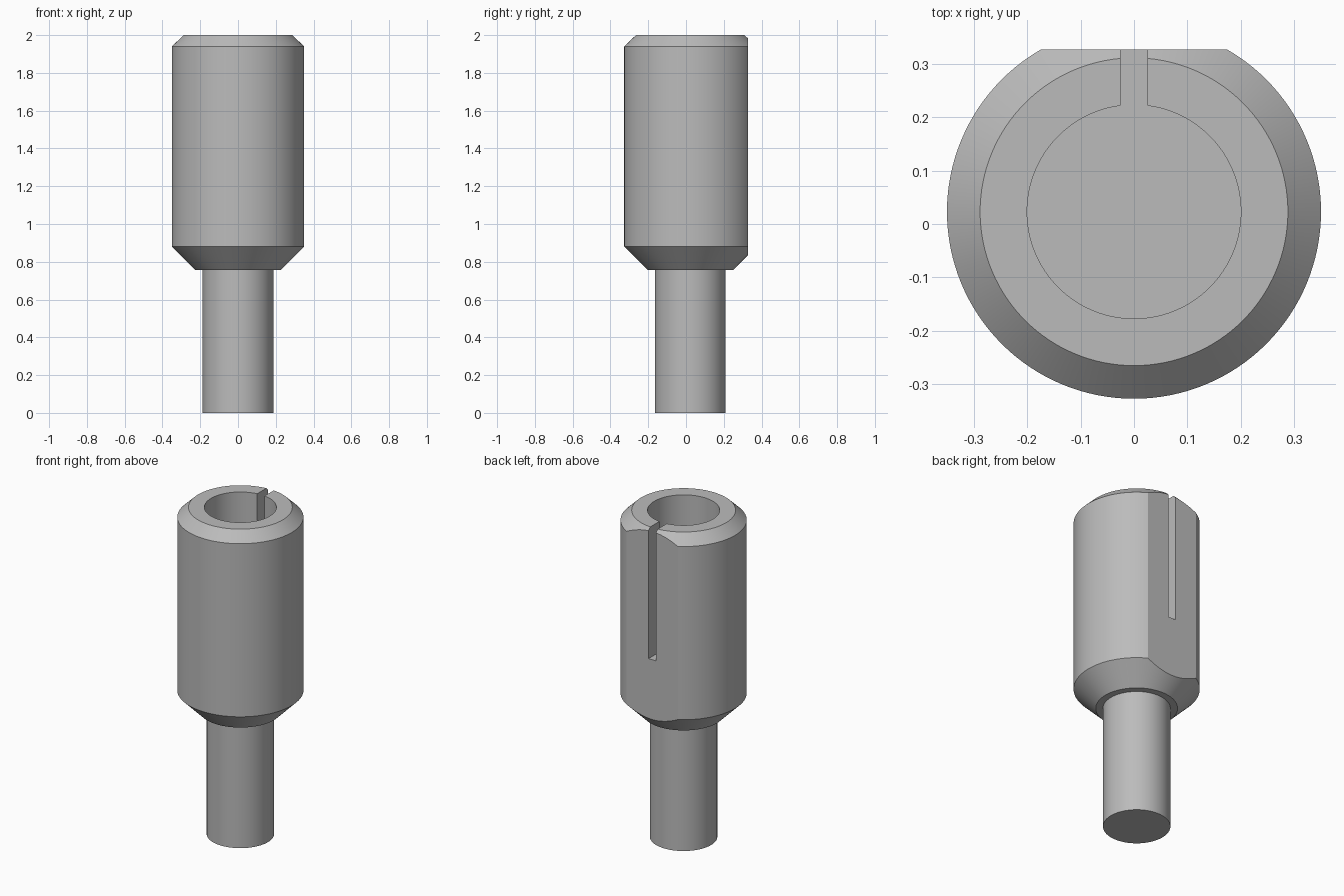
import bpy, bmesh, math
from mathutils import Matrix, Vector

cube = bpy.data.objects.get("Cube")
if cube:
    bpy.data.objects.remove(cube, do_unlink=True)

AXIS_Y = 0.023      # the flat shifts the body's centre
FLAT_Y = 0.327
BORE_FLOOR = 1.2

steel = bpy.data.materials.new("grey steel")
steel.use_nodes = True
GREY = (0.5, 0.5, 0.5, 1)
steel.diffuse_color = GREY
steel.node_tree.nodes["Principled BSDF"].inputs["Base Color"].default_value = GREY


def add_object(name, bm):
    mesh = bpy.data.meshes.new(name)
    bmesh.ops.recalc_face_normals(bm, faces=bm.faces)
    bm.to_mesh(mesh)
    bm.free()
    mesh.materials.append(steel)
    obj = bpy.data.objects.new(name, mesh)
    bpy.context.collection.objects.link(obj)
    return obj


def lathe(name, profile, steps=128):
    """Revolve a (radius, height) profile; its ends become flat caps."""
    bm = bmesh.new()
    rings = []
    for r, z in profile:
        rings.append([bm.verts.new((r * math.cos(a), AXIS_Y + r * math.sin(a), z))
                      for a in (2 * math.pi * i / steps for i in range(steps))])
    for low, high in zip(rings, rings[1:]):
        for i in range(steps):
            j = (i + 1) % steps
            bm.faces.new((low[i], low[j], high[j], high[i]))
    bm.faces.new(rings[0])
    bm.faces.new(rings[-1])
    return add_object(name, bm)


def box(name, low, high):
    low, high = Vector(low), Vector(high)
    bm = bmesh.new()
    bmesh.ops.create_cube(bm, size=1, matrix=Matrix.Translation((low + high) / 2)
                          @ Matrix.Diagonal((high - low).to_4d()))
    obj = add_object(name, bm)
    obj.hide_render = True
    return obj


# Shank, chamfered body and blind bore in one revolved profile
holder = lathe("socket_body", [
    (0.187, 0), (0.187, 0.757), (0.227, 0.757), (0.35, 0.88), (0.35, 1.94),
    (0.288, 2), (0.2, 2), (0.2, BORE_FLOOR)])

# Flat on the back, and the slot from the flat into the bore
cutters = [
    box("flat_cutter", (-1, FLAT_Y, 0.5), (1, 1, 2.5)),
    box("slot_cutter", (-0.025, AXIS_Y + 0.1, BORE_FLOOR), (0.025, 1, 2.5)),
]
bpy.context.view_layer.objects.active = holder
holder.select_set(True)
for cutter in cutters:
    mod = holder.modifiers.new(cutter.name, "BOOLEAN")
    mod.operation = "DIFFERENCE"
    mod.solver = "EXACT"
    mod.object = cutter
    bpy.ops.object.modifier_apply(modifier=mod.name)
    bpy.data.objects.remove(cutter, do_unlink=True)

bpy.ops.object.shade_smooth_by_angle(angle=math.radians(25))
